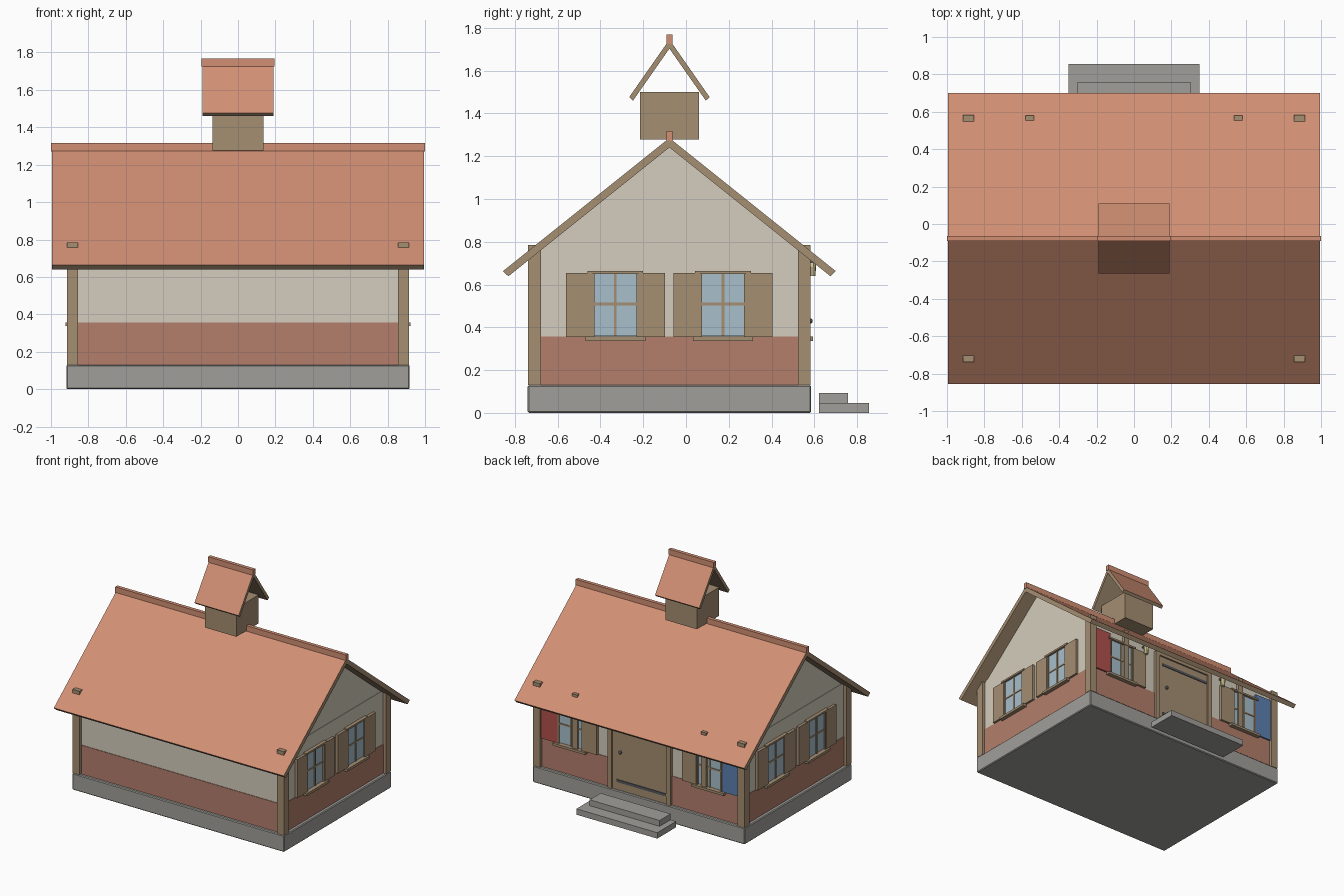
import bpy, bmesh
from mathutils import Vector

if "Cube" in bpy.data.objects:
    bpy.data.objects.remove(bpy.data.objects["Cube"])

CY = -0.0775                      # house centre line in y
WX, WY = 0.887, 0.557             # side wall and back wall planes


def mat(name, hexcol):
    c = [int(hexcol[i:i + 2], 16) / 255 for i in (0, 2, 4)]
    c = [v / 12.92 if v <= 0.04045 else ((v + 0.055) / 1.055) ** 2.4 for v in c]
    m = bpy.data.materials.new(name)
    m.diffuse_color = (*c, 1)
    m.use_nodes = True
    m.node_tree.nodes["Principled BSDF"].inputs["Base Color"].default_value = m.diffuse_color
    return m


WOOD = mat("wood", "A58E72")
TILE = mat("tile", "D28F74")
PLASTER = mat("plaster", "D4CDBD")
BRICK = mat("brick", "B37E6C")
STONE = mat("stone", "A09F9A")
GLASS = mat("glass", "A8BFCB")
RED = mat("red", "B0504C")
BLUE = mat("blue", "5C80B0")
GLOW = mat("glow", "EBDDA8")
IRON = mat("iron", "55585E")


def finish(bm, name, *mats):
    bmesh.ops.recalc_face_normals(bm, faces=bm.faces)
    me = bpy.data.meshes.new(name)
    bm.to_mesh(me)
    bm.free()
    for m in mats:
        me.materials.append(m)
    ob = bpy.data.objects.new(name, me)
    bpy.context.collection.objects.link(ob)
    return ob


def box(name, m, x, y, z, bevel=0):
    bm = bmesh.new()
    bmesh.ops.create_cube(bm, size=1)
    for v in bm.verts:
        for i, (a, b) in enumerate((x, y, z)):
            v.co[i] = (a + b) / 2 + v.co[i] * (b - a)
    if bevel:
        bmesh.ops.bevel(bm, geom=bm.edges[:], offset=bevel, segments=1, affect='EDGES')
    return finish(bm, name, m)


def prism(name, pts, x0, x1, m, top=None):
    """Extrude a (y offset from centre, z) profile along x; edge 0 gets the top material."""
    bm = bmesh.new()
    a = [bm.verts.new((x0, CY + y, z)) for y, z in pts]
    b = [bm.verts.new((x1, CY + y, z)) for y, z in pts]
    bm.faces.new(a)
    bm.faces.new(b)
    n = len(pts)
    for i in range(n):
        j = (i + 1) % n
        f = bm.faces.new((a[i], a[j], b[j], b[i]))
        if i == 0 and top:
            f.material_index = 1
    return finish(bm, name, *([m, top] if top else [m]))


def on_wall(wall, name, m, u, n, z):
    """Box on a wall: u runs along it, n is the distance outward from its face."""
    if wall == "back":
        return box(name, m, u, (WY + n[0], WY + n[1]), z)
    s = 1 if wall == "right" else -1
    x = sorted((s * (WX + n[0]), s * (WX + n[1])))
    return box(name, m, x, u, z)


def window(wall, c, sides=(-1, 1)):
    w = wall + "_window_"
    on_wall(wall, w + "glass", GLASS, (c - .105, c + .105), (-.01, .008), (.36, .652))
    for s in (-1, 1):
        u = sorted((c + s * .098, c + s * .108))
        on_wall(wall, w + "jamb", WOOD, u, (-.01, .018), (.355, .655))
    on_wall(wall, w + "mullion", WOOD, (c - .006, c + .006), (-.01, .014), (.36, .652))
    on_wall(wall, w + "crossbar", WOOD, (c - .105, c + .105), (-.01, .013), (.503, .515))
    on_wall(wall, w + "head", WOOD, (c - .13, c + .13), (-.01, .026), (.65, .664))
    on_wall(wall, w + "sill", WOOD, (c - .14, c + .14), (-.01, .036), (.337, .356))
    for s in sides:
        u = sorted((c + s * .108, c + s * .232))
        on_wall(wall, wall + "_shutter", WOOD, u, (-.01, .021), (.355, .655))


# Foundation and walls
box("foundation", STONE, (-.917, .917), (-.74, .585), (0, .13), .006)
box("walls", PLASTER, (-WX, WX), (2 * CY - WY, WY), (.13, .775))
box("brick_course", BRICK, (-WX - .004, WX + .004),
    (2 * CY - WY - .004, WY + .004), (.13, .356))
for s in (-1, 1):
    x = sorted((s * .875, s * .884))
    prism("gable", [(-.6, .77), (.6, .77), (0, 1.262)], x[0], x[1], PLASTER)
    # Corner posts
    px = sorted((s * .855, s * .914))
    box("corner_post_front", WOOD, px, (-.738, -.678), (.13, .785))
    box("corner_post_back", WOOD, px, (.523, .583), (.13, .785))


# Gabled roofs: two slabs and a ridge cap
def roof(name, apex, d_out, slope, d_in, drop, half, ridge):
    for s in (-1, 1):
        prism(name + "_slope", [(0, apex), (s * d_out, apex - slope * d_out),
                                (s * d_in, apex - drop - slope * d_in), (0, apex - drop)],
              -half, half, WOOD, TILE)
    box(name + "_ridge", TILE, (-half - .004, half + .004), (CY - .014, CY + .014), ridge)


roof("main_roof", 1.285, .778, .80, .753, .044, .995, (1.27, 1.317))
roof("cupola_roof", 1.745, .188, .143 * 10, .17, .042, .191, (1.725, 1.768))
box("cupola", WOOD, (-.136, .136), (-.215, .06), (1.277, 1.5))

# Side windows
for wall in ("left", "right"):
    for c in (-.33, .173):
        window(wall, c)

# Back windows, coloured panels, studs and lamps
for s, paint in ((1, RED), (-1, BLUE)):
    window("back", s * .6, (-s,))
    on_wall("back", "coloured_panel", paint, sorted((s * .712, s * .855)), (-.01, .016), (.356, .70))
    on_wall("back", "stud", WOOD, sorted((s * .535, s * .58)), (-.03, .022), (.356, .78))
    on_wall("back", "door_post", WOOD, sorted((s * .235, s * .272)), (-.01, .026), (.13, .71))
    on_wall("back", "lamp_bracket", IRON, (s * .375 - .012, s * .375 + .012), (-.01, .042), (.70, .712))
    bm = bmesh.new()
    bmesh.ops.create_cone(bm, cap_ends=True, segments=10, radius1=.016, radius2=.02, depth=.06)
    bmesh.ops.translate(bm, verts=bm.verts, vec=Vector((s * .375, WY + .032, .67)))
    finish(bm, "lamp", GLOW)

# Door
on_wall("back", "door", WOOD, (-.236, .236), (-.01, .014), (.13, .69))
on_wall("back", "door_lintel", WOOD, (-.272, .272), (-.01, .026), (.685, .712))
for z in (.2, .62):
    on_wall("back", "door_strap", IRON, (-.23, .2), (0, .019), (z - .01, z + .01))
bm = bmesh.new()
bmesh.ops.create_uvsphere(bm, u_segments=10, v_segments=6, radius=.013)
bmesh.ops.translate(bm, verts=bm.verts, vec=Vector((.165, WY + .022, .43)))
finish(bm, "door_knob", IRON)

# Entrance steps
box("lower_step", STONE, (-.35, .35), (.622, .855), (0, .046))
box("upper_step", STONE, (-.303, .303), (.622, .758), (.046, .092))
